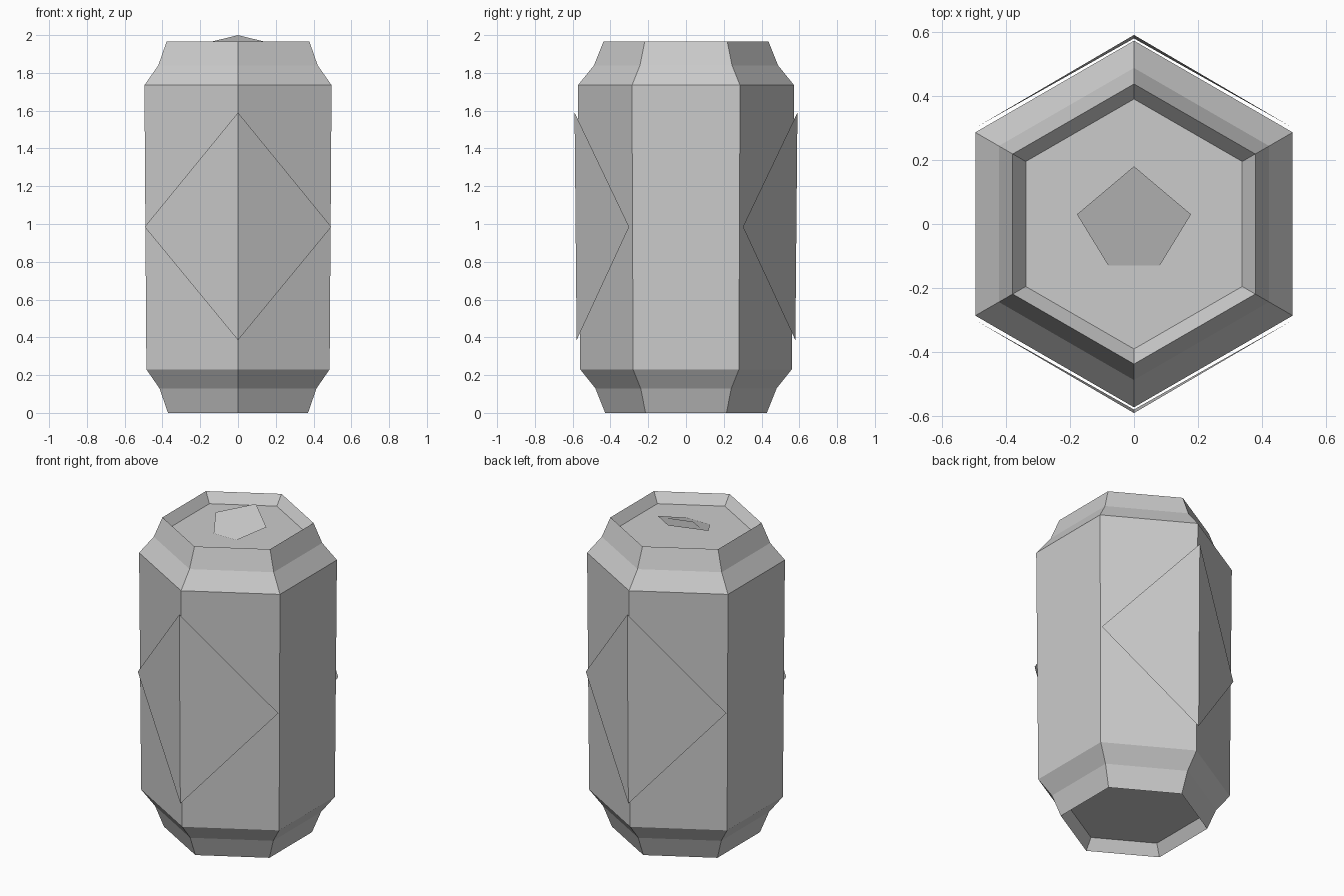
import bpy
import math

if "Cube" in bpy.data.objects:
    bpy.data.objects.remove(bpy.data.objects["Cube"], do_unlink=True)

# One plain metal colour
GREY = (0.6, 0.6, 0.6, 1.0)
metal = bpy.data.materials.new("plain_grey")
metal.use_nodes = True
metal.diffuse_color = GREY
metal.node_tree.nodes["Principled BSDF"].inputs["Base Color"].default_value = GREY

SIDES = 6


def add_part(name, verts, faces):
    mesh = bpy.data.meshes.new(name)
    mesh.from_pydata(verts, [], faces)
    mesh.materials.append(metal)
    mesh.update()
    obj = bpy.data.objects.new(name, mesh)
    bpy.context.collection.objects.link(obj)
    return obj


def ring(radius, z):
    angles = [math.radians(30 + 360 * i / SIDES) for i in range(SIDES)]
    return [(radius * math.cos(a), radius * math.sin(a), z) for a in angles]


def lathe(name, profile):
    """Loft hexagonal rings from the bottom panel out, up and into the lid."""
    verts = [v for r, z in profile for v in ring(r, z)]
    faces = [tuple(reversed(range(SIDES)))]
    for k in range(len(profile) - 1):
        a, b = k * SIDES, (k + 1) * SIDES
        for i in range(SIDES):
            j = (i + 1) % SIDES
            faces.append((a + i, a + j, b + j, b + i))
    faces.append(tuple(range(len(verts) - SIDES, len(verts))))
    return add_part(name, verts, faces)


def mirrored_outline(half):
    """Close a half outline (listed from +y to -y) across the x = 0 plane."""
    return half + [(-x, y) for x, y in reversed(half) if x > 0]


def plate(name, half, height):
    """Flat sheet facing up, its height given as a function of y."""
    pts = list(reversed(mirrored_outline(half)))
    return add_part(name, [(x, y, height(y)) for x, y in pts],
                    [tuple(range(len(pts)))])


# Can body with recessed base and lid
LID = 1.905
lathe("can_body", [
    (0.385, 0.07), (0.428, 0.0), (0.48, 0.13), (0.56, 0.23),
    (0.572, 1.735), (0.487, 1.84), (0.437, 1.965), (0.39, LID)])

# Diamond labels folded round the front and back corners
for name, side in (("front_label", -1), ("back_label", 1)):
    verts = [(0, 0.59 * side, 1.59), (0.494, 0.301 * side, 0.985),
             (0, 0.579 * side, 0.385), (-0.494, 0.301 * side, 0.985)]
    faces = [(0, 2, 1), (0, 3, 2)]
    if side > 0:
        faces = [tuple(reversed(f)) for f in faces]
    add_part(name, verts, faces)


# Lifted pull tab with a diamond panel on it, and the mouth in the lid
def tab_height(y):
    return 2.0 + 0.293 * (y - 0.18)


plate("pull_tab", [(0, 0.18), (0.178, 0.03), (0.08, -0.13)], tab_height)
plate("tab_panel", [(0, 0.118), (0.115, 0.02), (0, -0.07)],
      lambda y: tab_height(y) + 0.002)
plate("mouth_panel", [(0.09, -0.14), (0.13, -0.262), (0, -0.342)],
      lambda y: LID + 0.003)
